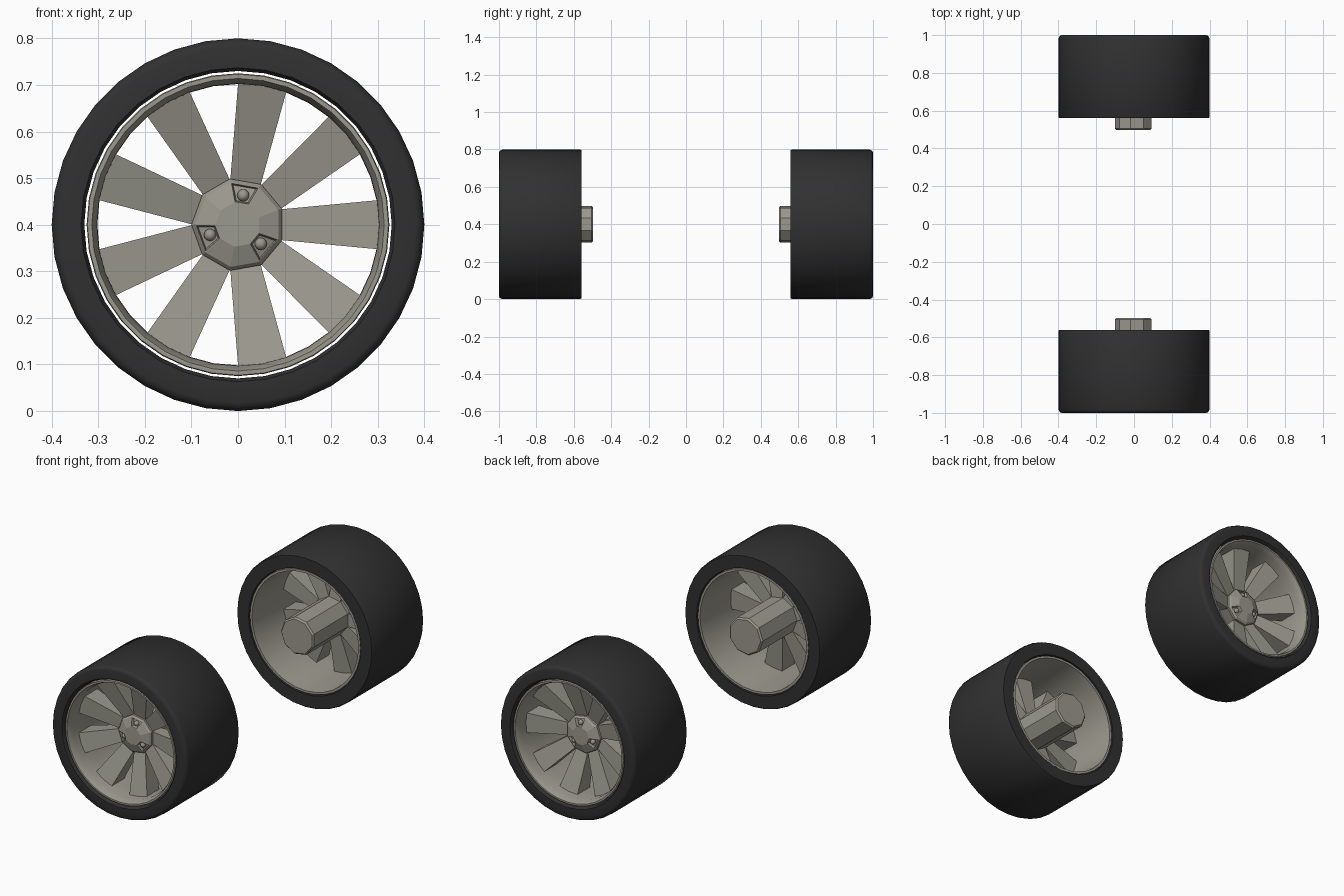
import bpy, bmesh
from math import sin, cos, pi, radians
from mathutils import Vector

if "Cube" in bpy.data.objects:
    bpy.data.objects.remove(bpy.data.objects["Cube"])

CZ = 0.4  # axle height


def material(name, rgb):
    m = bpy.data.materials.new(name)
    m.diffuse_color = (*rgb, 1)
    m.use_nodes = True
    m.node_tree.nodes["Principled BSDF"].inputs["Base Color"].default_value = m.diffuse_color
    return m


RUBBER = material("rubber", (0.03, 0.03, 0.03))
METAL = material("metal", (0.33, 0.32, 0.27))


def polar(r, a, y):
    return Vector((r * cos(a), y, CZ + r * sin(a)))


def finish(bm, name, mat, smooth=None):
    """Turn a bmesh of the front wheel into an object mirrored to the other wheel."""
    bmesh.ops.recalc_face_normals(bm, faces=bm.faces)
    me = bpy.data.meshes.new(name)
    bm.to_mesh(me)
    bm.free()
    me.materials.append(mat)
    ob = bpy.data.objects.new(name, me)
    bpy.context.collection.objects.link(ob)
    if smooth:
        bpy.ops.object.select_all(action='DESELECT')
        bpy.context.view_layer.objects.active = ob
        ob.select_set(True)
        bpy.ops.object.shade_smooth_by_angle(angle=radians(smooth))
    mir = ob.modifiers.new("mirror", 'MIRROR')
    mir.use_axis = (False, True, False)
    mir.use_mirror_merge = False
    return ob


def lathe(bm, profile, n, start=0.0, closed=True):
    """Revolve (radius, y) points round the axle; returns the rings of faces."""
    rings = [[bm.verts.new(polar(r, start + 2 * pi * i / n, y)) for i in range(n)]
             for r, y in profile]
    bands = []
    for k in range(len(rings) if closed else len(rings) - 1):
        a, b = rings[k], rings[(k + 1) % len(rings)]
        bands.append([bm.faces.new((a[i], a[(i + 1) % n], b[(i + 1) % n], b[i]))
                      for i in range(n)])
    if not closed:
        bm.faces.new(rings[0])
        bm.faces.new(rings[-1])
    return bands


# tyre: wide ring with a rounded outer shoulder
bm = bmesh.new()
lathe(bm, [(0.33, -0.99), (0.337, -1.0), (0.382, -1.0), (0.393, -0.996), (0.4, -0.982),
           (0.4, -0.566), (0.396, -0.56), (0.33, -0.56)], 36)
finish(bm, "tyre", RUBBER, 50)

# rim: thin barrel with a lip at each end
bm = bmesh.new()
lathe(bm, [(0.325, -0.985), (0.323, -0.99), (0.314, -0.99), (0.31, -0.98), (0.303, -0.955),
           (0.302, -0.86), (0.31, -0.60), (0.313, -0.565), (0.325, -0.565)], 36)
finish(bm, "rim", METAL, 35)

# hub: nine-sided axle stub with a sloped cap and three bolt pockets
bm = bmesh.new()
bands = lathe(bm, [(0.092, -0.497), (0.1, -0.505), (0.1, -0.862), (0.092, -0.872),
                   (0.048, -0.888)], 9, radians(20), closed=False)
bmesh.ops.recalc_face_normals(bm, faces=bm.faces)
slope = bands[-1]
for k in (1, 4, 7):
    f = slope[k]
    bmesh.ops.inset_region(bm, faces=[f], thickness=0.003)
    shrunk = bmesh.ops.extrude_discrete_faces(bm, faces=[f])["faces"][0]
    mid = shrunk.calc_center_median()
    for v in shrunk.verts:
        v.co = mid + (v.co - mid) * 0.85
        v.co.y += 0.016
finish(bm, "hub", METAL)

# bolts: small domes sitting in the pockets
bm = bmesh.new()
for k in range(3):
    r = bmesh.ops.create_uvsphere(bm, u_segments=12, v_segments=8, radius=0.013)
    bmesh.ops.translate(bm, verts=r["verts"], vec=polar(0.064, radians(80 + 120 * k), -0.869))
finish(bm, "bolts", METAL, 60)

# spokes: nine tapered blades, dished forward and deeper at the rim
bm = bmesh.new()
for k in range(9):
    a = 2 * pi * k / 9
    out, side = Vector((cos(a), 0, sin(a))), Vector((-sin(a), 0, cos(a)))
    ends = []
    for r, w, y0, y1 in ((0.092, 0.033, -0.85, -0.79), (0.304, 0.053, -0.915, -0.81)):
        ends.append([bm.verts.new(out * r + side * s * w + Vector((0, y, CZ)))
                     for s, y in ((-1, y0), (1, y0), (1, y1), (-1, y1))])
    a4, b4 = ends
    for i in range(4):
        j = (i + 1) % 4
        bm.faces.new((a4[i], a4[j], b4[j], b4[i]))
    bm.faces.new(a4)
    bm.faces.new(b4)
finish(bm, "spokes", METAL)
